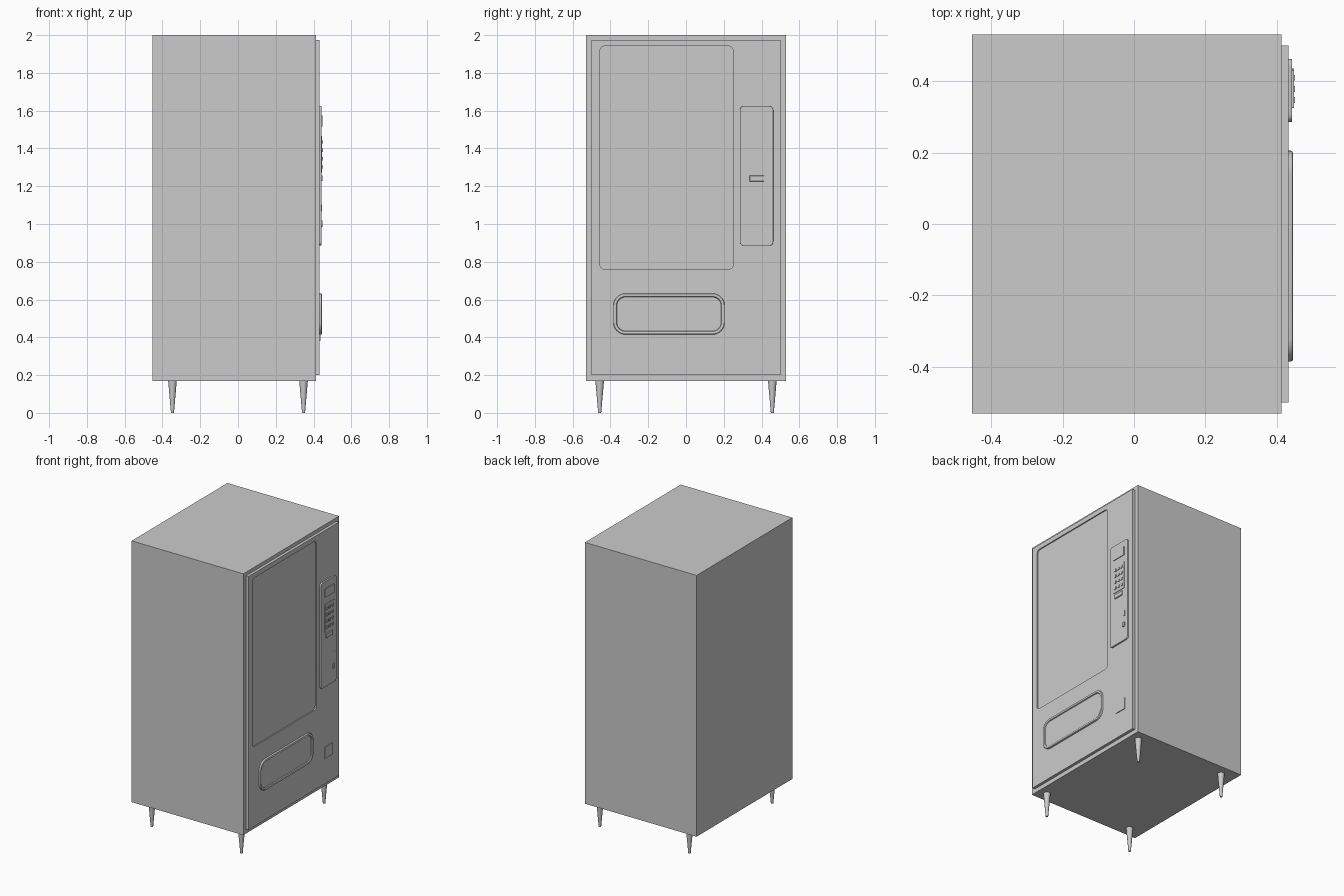
import bpy, bmesh, math

if "Cube" in bpy.data.objects:
    bpy.data.objects.remove(bpy.data.objects["Cube"])


def finish(name, bm, smooth=False):
    bmesh.ops.recalc_face_normals(bm, faces=bm.faces[:])
    me = bpy.data.meshes.new(name)
    bm.to_mesh(me)
    bm.free()
    ob = bpy.data.objects.new(name, me)
    bpy.context.collection.objects.link(ob)
    if smooth:
        bpy.ops.object.select_all(action='DESELECT')
        ob.select_set(True)
        bpy.context.view_layer.objects.active = ob
        bpy.ops.object.shade_smooth_by_angle(angle=math.radians(35))
    return ob


def outline(y0, y1, z0, z1, r, n=8):
    """Rounded rectangle in the YZ plane."""
    if r <= 0:
        return [(y0, z0), (y1, z0), (y1, z1), (y0, z1)]
    pts = []
    corners = [(y1 - r, z1 - r), (y0 + r, z1 - r), (y0 + r, z0 + r), (y1 - r, z0 + r)]
    for q, (cy, cz) in enumerate(corners):
        for i in range(n + 1):
            a = math.pi / 2 * (q + i / n)
            pts.append((cy + r * math.cos(a), cz + r * math.sin(a)))
    return pts


def layered(name, rect, r, steps, smooth=False):
    """Loft a rounded rectangle through (x, inset) steps, capped at both ends."""
    y0, y1, z0, z1 = rect
    bm = bmesh.new()
    loops = [[bm.verts.new((x, y, z)) for y, z in
              outline(y0 + d, y1 - d, z0 + d, z1 - d, max(r - d, 0.001) if r else 0)]
             for x, d in steps]
    for a, b in zip(loops, loops[1:]):
        for i in range(len(a)):
            j = (i + 1) % len(a)
            bm.faces.new((a[i], a[j], b[j], b[i]))
    bm.faces.new(loops[0])
    bm.faces.new(loops[-1])
    return finish(name, bm, smooth)


def block(name, x0, x1, rect, r=0):
    return layered(name, rect, r, [(x0, 0), (x1, 0)], r > 0)


BODY_X, DOOR_X, PANEL_X = 0.412, 0.432, 0.442

# Cabinet
block("cabinet", -0.453, BODY_X, (-0.53, 0.53, 0.17, 2.0))

# Door with a shallow window recess
door = block("door", BODY_X - 0.002, DOOR_X, (-0.5, 0.5, 0.2, 1.975))
cutter = block("window_cutter", DOOR_X - 0.008, DOOR_X + 0.05, (-0.455, 0.25, 0.76, 1.942), 0.025)
cutter.hide_render = True
mod = door.modifiers.new("window", 'BOOLEAN')
mod.object = cutter
mod.solver = 'EXACT'
bpy.context.view_layer.objects.active = door
bpy.ops.object.modifier_apply(modifier="window")
bpy.data.objects.remove(cutter)

# Delivery tray: rounded raised rim with a sunken flap
layered("delivery_tray", (-0.385, 0.205, 0.415, 0.632), 0.065,
        [(DOOR_X - 0.004, 0), (0.439, 0), (0.443, 0.002), (0.445, 0.006),
         (0.445, 0.012), (0.443, 0.016), (0.437, 0.019)], True)

# Control panel
layered("control_panel", (0.285, 0.462, 0.885, 1.625), 0.022,
        [(DOOR_X - 0.004, 0), (PANEL_X - 0.002, 0), (PANEL_X, 0.001)], True)
block("display", PANEL_X - 0.003, 0.447, (0.325, 0.43, 1.515, 1.575))
block("keypad_plate", PANEL_X - 0.003, 0.446, (0.325, 0.43, 1.27, 1.465))

# Keypad buttons
for row in range(4):
    for col in range(3):
        y, z = 0.347 + 0.031 * col, 1.302 + 0.044 * row
        block(f"button_{row}_{col}", 0.444, 0.451, (y - 0.008, y + 0.008, z - 0.009, z + 0.009))

# Note slot, coin slot and return button
layered("note_slot", (0.335, 0.415, 1.225, 1.258), 0, [(PANEL_X - 0.003, 0), (0.448, 0.003)])
block("coin_slot", PANEL_X - 0.003, 0.445, (0.423, 0.435, 1.065, 1.103))
block("coin_return_button", PANEL_X - 0.003, 0.448, (0.413, 0.435, 0.985, 1.018), 0.007)

# Coin return cup
block("coin_return_cup", DOOR_X - 0.004, 0.437, (0.34, 0.425, 0.38, 0.46))

# Four tapered legs
for sx in (-1, 1):
    for sy in (-1, 1):
        bm = bmesh.new()
        bmesh.ops.create_cone(bm, cap_ends=True, segments=24, radius1=0.008, radius2=0.023, depth=0.172)
        bmesh.ops.translate(bm, verts=bm.verts[:], vec=(sx * 0.347, sy * 0.457, 0.086))
        finish(f"leg_{'front' if sx > 0 else 'back'}_{'left' if sy < 0 else 'right'}", bm, True)
